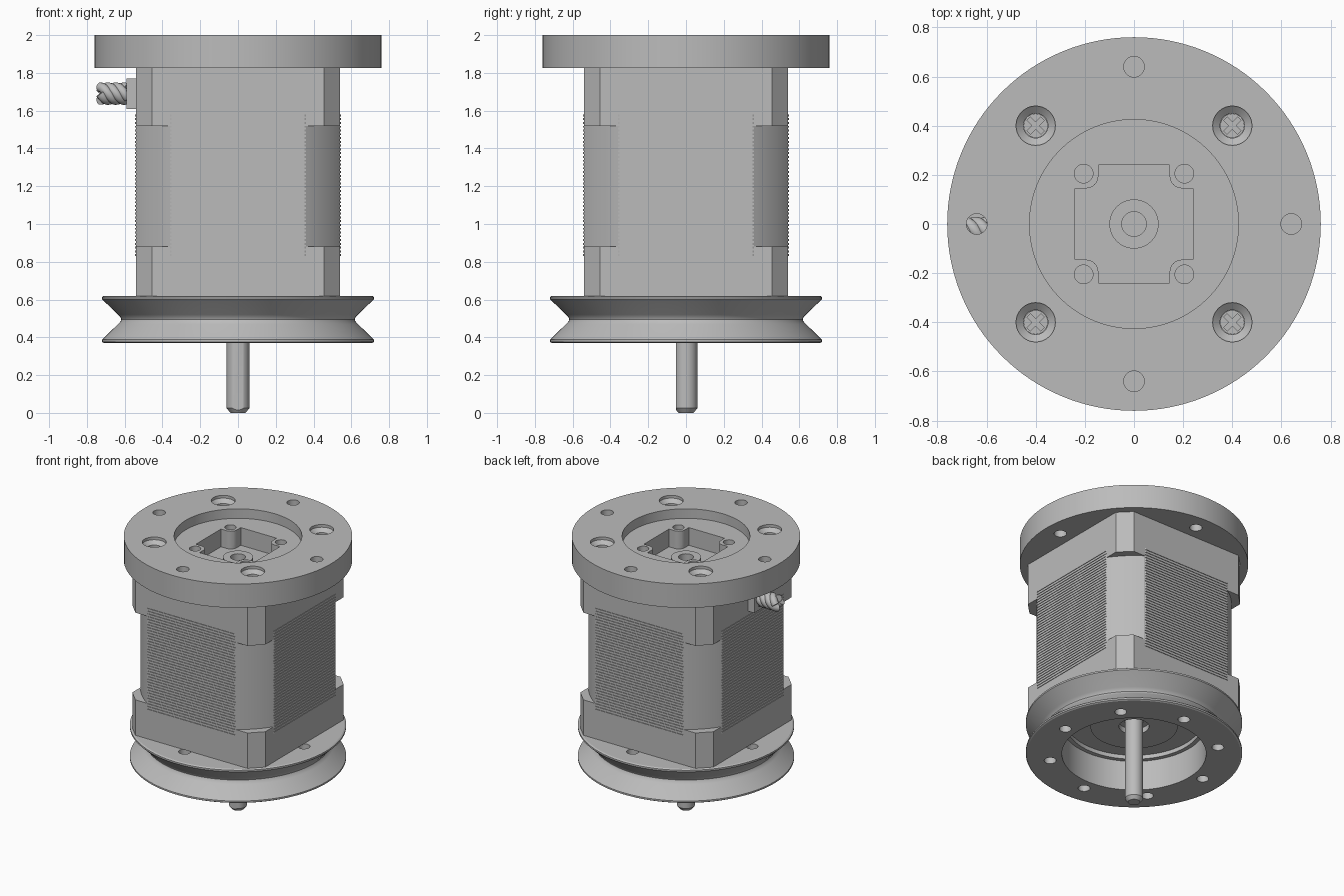
import bpy, bmesh, math
from math import cos, sin, pi, radians

cube = bpy.data.objects.get("Cube")
if cube:
    bpy.data.objects.remove(cube, do_unlink=True)

metal = bpy.data.materials.new("grey_metal")
metal.use_nodes = True
GREY = (0.5, 0.5, 0.5, 1)
metal.diffuse_color = GREY
metal.node_tree.nodes["Principled BSDF"].inputs["Base Color"].default_value = GREY
parts = []


def finish(name, bm, keep=True):
    bmesh.ops.remove_doubles(bm, verts=bm.verts[:], dist=1e-5)
    bmesh.ops.recalc_face_normals(bm, faces=bm.faces[:])
    me = bpy.data.meshes.new(name)
    bm.to_mesh(me)
    bm.free()
    me.materials.append(metal)
    ob = bpy.data.objects.new(name, me)
    bpy.context.collection.objects.link(ob)
    if keep:
        parts.append(ob)
    else:
        ob.hide_render = True
    return ob


def add_lathe(bm, profile, at=(0, 0), n=96):
    """Spin a closed (radius, z) profile around a vertical axis."""
    rings = [[bm.verts.new((at[0] + r * cos(2 * pi * i / n), at[1] + r * sin(2 * pi * i / n), z))
              for i in range(n)] for r, z in profile]
    count = len(profile)
    for a in range(count):
        b = (a + 1) % count
        if profile[a][0] == 0 and profile[b][0] == 0:
            continue
        for i in range(n):
            j = (i + 1) % n
            bm.faces.new((rings[a][i], rings[a][j], rings[b][j], rings[b][i]))


def lathe(name, profile, at=(0, 0), n=96, keep=True):
    bm = bmesh.new()
    add_lathe(bm, profile, at, n)
    return finish(name, bm, keep)


def rod(r, z0, z1):
    return [(0, z0), (r, z0), (r, z1), (0, z1)]


def prism(name, outline, z0, z1, keep=True):
    bm = bmesh.new()
    low = [bm.verts.new((x, y, z0)) for x, y in outline]
    high = [bm.verts.new((x, y, z1)) for x, y in outline]
    bm.faces.new(low)
    bm.faces.new(high)
    for i in range(len(low)):
        j = (i + 1) % len(low)
        bm.faces.new((low[i], low[j], high[j], high[i]))
    return finish(name, bm, keep)


def four_way(points):
    """Repeat one corner of an outline round all four quarters."""
    out = []
    for k in range(4):
        c, s = round(cos(k * pi / 2)), round(sin(k * pi / 2))
        out += [(x * c - y * s, x * s + y * c) for x, y in points]
    return out


def rounded_square(half, radius, n=16):
    a = math.acos(half / radius)
    step = (pi / 2 - 2 * a) / n
    return four_way([(radius * cos(a + i * step), radius * sin(a + i * step)) for i in range(n + 1)])


def box(name, x, y, z, keep=True):
    return prism(name, [(x[0], y[0]), (x[1], y[0]), (x[1], y[1]), (x[0], y[1])], z[0], z[1], keep)


def cut(ob, cutters):
    bpy.context.view_layer.objects.active = ob
    for c in cutters:
        mod = ob.modifiers.new("cut", "BOOLEAN")
        mod.operation = "DIFFERENCE"
        mod.solver = "EXACT"
        mod.object = c
        bpy.ops.object.modifier_apply(modifier=mod.name)


def discard(cutters):
    for c in cutters:
        bpy.data.objects.remove(c, do_unlink=True)


# Motor body: chamfered end caps, rounded core and thin laminations
cap_outline = four_way([(0.54, 0.455), (0.455, 0.54)])
prism("lower_cap", cap_outline, 0.62, 0.88)
upper_cap = prism("upper_cap", cap_outline, 1.52, 1.825)
prism("core", rounded_square(0.54, 0.649), 0.88, 1.52)
plate = prism("laminations", rounded_square(0.544, 0.6485), 0.83, 0.84)
stack = plate.modifiers.new("stack", "ARRAY")
stack.count = 38
stack.use_relative_offset = False
stack.use_constant_offset = True
stack.constant_offset_displace = (0, 0, 0.02)

# Top flange with stepped recess
flange = lathe("flange", [(0, 1.825), (0.76, 1.825), (0.76, 2), (0.425, 2), (0.425, 1.93), (0, 1.93)], n=128)

# Pocket with four corner posts, plus all flange holes
fillet = [(0.195 + 0.05 * cos(t), 0.195 + 0.05 * sin(t))
          for t in (radians(270 - 15 * i) for i in range(7))]
pocket = prism("pocket_cutter", four_way([(0.24, 0.145)] + fillet + [(0.145, 0.24)]), 1.8, 2.1, False)
corners = [(sx, sy) for sx in (-1, 1) for sy in (-1, 1)]
holes = bmesh.new()
for sx, sy in corners:
    add_lathe(holes, rod(0.038, 1.86, 2.1), (sx * 0.205, sy * 0.205), 32)
    add_lathe(holes, [(0, 1.84), (0.05, 1.84), (0.05, 1.955), (0.08, 1.98), (0.08, 2.1), (0, 2.1)],
              (sx * 0.4, sy * 0.4), 32)
for k in range(4):
    add_lathe(holes, rod(0.042, 1.7, 2.1), (0.64 * cos(k * pi / 2), 0.64 * sin(k * pi / 2)), 32)
hole_cutter = finish("hole_cutter", holes, False)
cut(flange, [pocket, hole_cutter])
cut(upper_cap, [pocket])
discard([pocket, hole_cutter])
lathe("upper_bearing", [(0.05, 1.8), (0.1, 1.8), (0.1, 1.845), (0.05, 1.845)], n=48)

# Cross-recessed screws in the countersinks
for sx, sy in corners:
    x, y = sx * 0.4, sy * 0.4
    screw = lathe("flange_screw", rod(0.049, 1.84, 1.93), (x, y), 32)
    slots = []
    for turn in (45, 135):
        c, s = cos(radians(turn)), sin(radians(turn))
        outline = [(x + u * c - v * s, y + u * s + v * c)
                   for u, v in ((-0.04, -0.01), (0.04, -0.01), (0.04, 0.01), (-0.04, 0.01))]
        slots.append(prism("slot_cutter", outline, 1.89, 2, False))
    cut(screw, slots)
    discard(slots)

# Grooved pulley with a ring of holes
pulley = lathe("pulley", [
    (0.48, 0.37), (0.71, 0.37), (0.72, 0.376), (0.72, 0.388), (0.635, 0.47), (0.622, 0.484),
    (0.618, 0.495), (0.622, 0.506), (0.635, 0.52), (0.72, 0.602), (0.72, 0.614), (0.71, 0.62),
    (0.45, 0.62), (0.45, 0.59), (0.48, 0.59)], n=128)
ring = bmesh.new()
for k in range(8):
    a = radians(45 * k - 4)
    add_lathe(ring, rod(0.04, 0.3, 0.7), (0.565 * cos(a), 0.565 * sin(a)), 32)
ring_cutter = finish("ring_cutter", ring, False)
cut(pulley, [ring_cutter])
discard([ring_cutter])

# Pilot boss and flat-sided shaft
lathe("pilot_boss", [(0.1, 0.58), (0.29, 0.58), (0.29, 0.62), (0.1, 0.62)])
shaft = lathe("shaft", [(0, 0), (0.04, 0), (0.06, 0.025), (0.06, 0.64), (0, 0.64)], n=48)
flat = box("flat_cutter", (-0.1, 0.1), (-0.2, -0.052), (-0.1, 0.5), False)
cut(shaft, [flat])
discard([flat])

# Cable outlet and twisted leads
CY, CZ = -0.03, 1.69
box("cable_outlet", (-0.59, -0.54), (CY - 0.08, CY + 0.08), (1.61, 1.77))
leads = bpy.data.curves.new("cable_leads", "CURVE")
leads.dimensions = "3D"
leads.bevel_depth = 0.026
leads.bevel_resolution = 3
leads.use_fill_caps = True
leads.materials.append(metal)
for k in range(4):
    strand = leads.splines.new("POLY")
    strand.points.add(24)
    for i, p in enumerate(strand.points):
        t = k * pi / 2 + i / 24 * 1.7 * pi
        p.co = (-0.73 + 0.145 * i / 24, CY + 0.034 * cos(t), CZ + 0.034 * sin(t), 1)
bpy.context.collection.objects.link(bpy.data.objects.new("cable_leads", leads))

# Smooth the round surfaces, keep the edges sharp
bpy.ops.object.select_all(action="DESELECT")
for ob in parts:
    ob.select_set(True)
bpy.context.view_layer.objects.active = parts[0]
bpy.ops.object.shade_smooth_by_angle(angle=radians(30))
